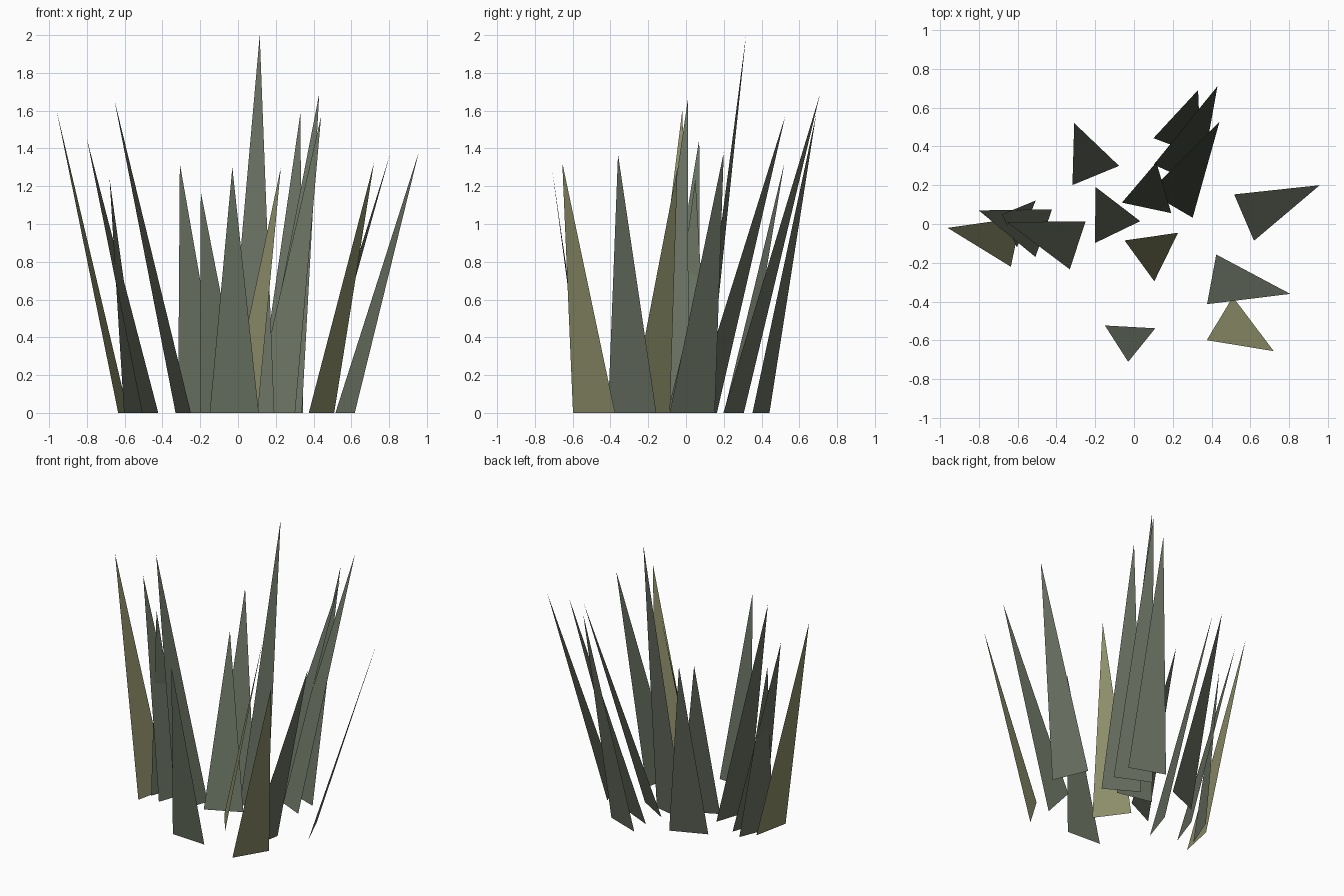
import bpy
from mathutils import Vector

if "Cube" in bpy.data.objects:
    bpy.data.objects.remove(bpy.data.objects["Cube"])

BLADE_WIDTH = 0.26


def make_material(name, color):
    mat = bpy.data.materials.new(name)
    mat.diffuse_color = (*color, 1)
    mat.use_nodes = True
    mat.node_tree.nodes["Principled BSDF"].inputs["Base Color"].default_value = mat.diffuse_color
    return mat


green = make_material("grass_green", (0.14, 0.165, 0.12))
olive = make_material("dry_grass", (0.27, 0.275, 0.145))


def blade(name, root_x, root_y, tip_x, tip_y, height, mat):
    """One flat triangular blade whose root edge is square to its lean."""
    root = Vector((root_x, root_y, 0))
    tip = Vector((tip_x, tip_y, height))
    lean = Vector((tip_x - root_x, tip_y - root_y, 0)).normalized()
    side = Vector((-lean.y, lean.x, 0)) * BLADE_WIDTH / 2
    mesh = bpy.data.meshes.new(name)
    mesh.from_pydata([root - side, root + side, tip], [], [(0, 1, 2)])
    mesh.materials.append(mat)
    obj = bpy.data.objects.new(name, mesh)
    bpy.context.collection.objects.link(obj)


# Blades: root centre x, y, then tip x, y, height
green_blades = [
    (-0.465, -0.047, -0.80, 0.07, 1.45),
    (-0.555, 0.0, -0.68, 0.05, 1.24),
    (-0.29, -0.11, -0.655, 0.01, 1.66),
    (-0.197, 0.25, -0.308, 0.52, 1.32),
    (-0.085, -0.042, -0.197, 0.19, 1.17),
    (-0.02, -0.53, -0.03, -0.71, 1.30),
    (0.065, 0.083, 0.115, 0.318, 2.0),
    (0.222, 0.397, 0.33, 0.69, 1.585),
    (0.22, 0.252, 0.43, 0.71, 1.69),
    (0.19, 0.098, 0.44, 0.525, 1.57),
    (0.567, 0.033, 0.957, 0.20, 1.38),
    (0.40, -0.285, 0.805, -0.36, 1.37),
]
dry_blades = [
    (-0.608, -0.093, -0.96, -0.02, 1.60),
    (0.028, -0.19, 0.227, -0.045, 1.30),
    (0.442, -0.487, 0.72, -0.655, 1.325),
]

for i, row in enumerate(green_blades, 1):
    blade(f"green_blade_{i}", *row, green)
for i, row in enumerate(dry_blades, 1):
    blade(f"dry_blade_{i}", *row, olive)
